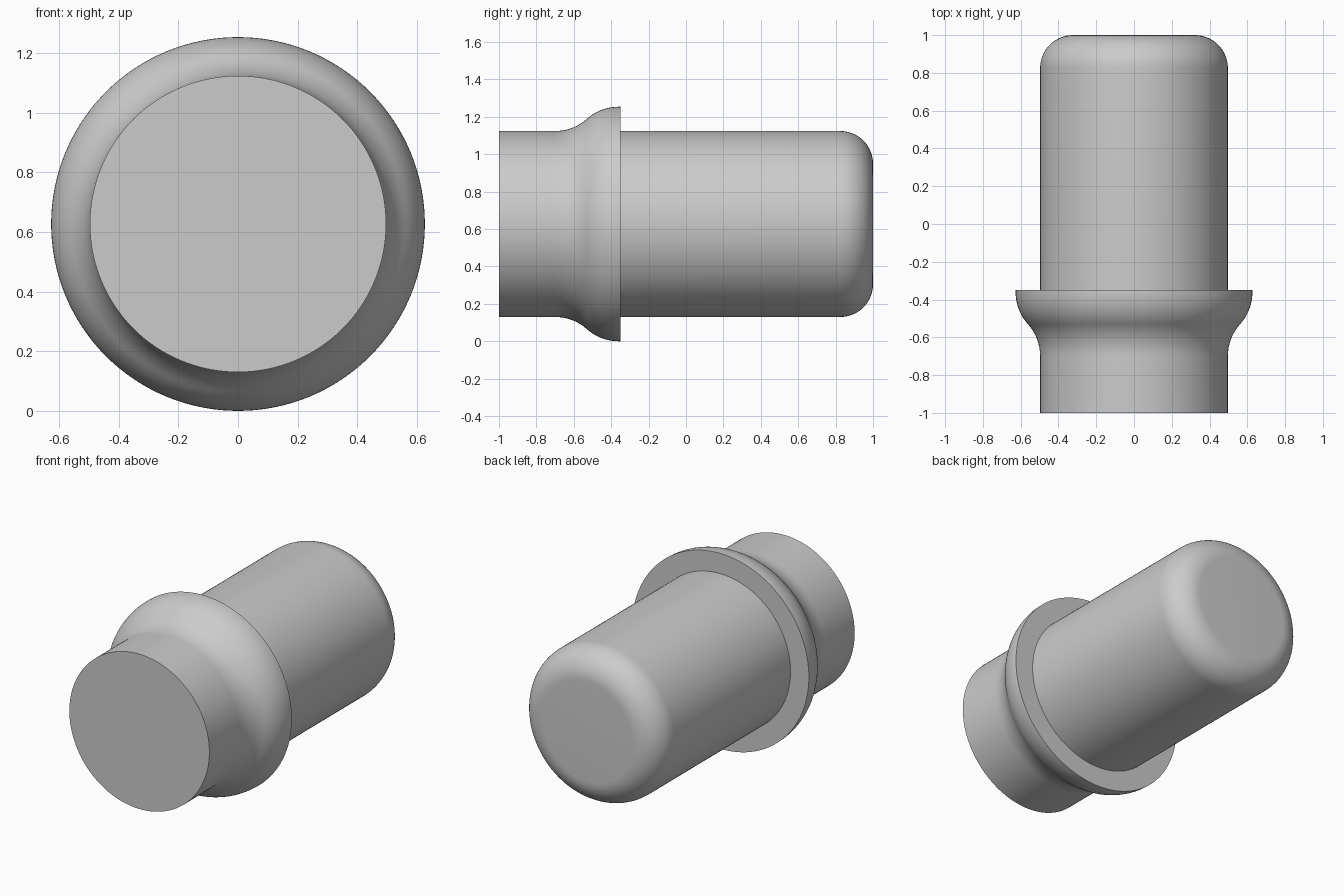
import bpy, bmesh
from math import sin, cos, pi, asin
from mathutils import Matrix, Vector

if "Cube" in bpy.data.objects:
    bpy.data.objects.remove(bpy.data.objects["Cube"], do_unlink=True)

SHAFT_R, COLLAR_R = 0.497, 0.627
FILLET = 0.175
SEGMENTS = 128

grey = bpy.data.materials.new("plain grey")
grey.use_nodes = True
colour = (0.6, 0.6, 0.6, 1)
grey.diffuse_color = colour
grey.node_tree.nodes["Principled BSDF"].inputs["Base Color"].default_value = colour


def arc(y, r, radius, start, end, steps=12):
    """Points (y, r) along an arc; angle 0 points along +y, pi/2 outward."""
    angles = [start + (end - start) * i / steps for i in range(steps + 1)]
    return [(y + radius * cos(a), r + radius * sin(a)) for a in angles]


# Flared collar: concave arc flowing into a convex arc
start_y, end_y, back_y = -0.70, -0.36, -0.35
half_y, half_r = (end_y - start_y) / 2, (COLLAR_R - SHAFT_R) / 2
bend = (half_y ** 2 + half_r ** 2) / (2 * half_r)
sweep = asin(half_y / bend)
flare_in = arc(start_y, SHAFT_R + bend, bend, -pi / 2, -pi / 2 + sweep)
flare_out = arc(end_y, COLLAR_R - bend, bend, pi / 2 + sweep, pi / 2)

# Full outline from the flat front to the rounded back
profile = [(-1, 0), (-1, SHAFT_R)] + flare_in + flare_out[1:]
profile += [(back_y, COLLAR_R), (back_y, SHAFT_R)]
profile += arc(1 - FILLET, SHAFT_R - FILLET, FILLET, pi / 2, 0, 16)
profile += [(1, 0)]

# Revolve the outline around the y axis
bm = bmesh.new()
verts = [bm.verts.new((r, y, 0)) for y, r in profile]
edges = [bm.edges.new(pair) for pair in zip(verts, verts[1:])]
bmesh.ops.spin(bm, geom=verts + edges, cent=(0, 0, 0), axis=(0, 1, 0),
               angle=2 * pi, steps=SEGMENTS, use_merge=True)
bmesh.ops.remove_doubles(bm, verts=bm.verts, dist=0.0001)
bmesh.ops.recalc_face_normals(bm, faces=bm.faces)
bmesh.ops.transform(bm, matrix=Matrix.Translation(Vector((0, 0, COLLAR_R))), verts=bm.verts)

mesh = bpy.data.meshes.new("collared_pin")
bm.to_mesh(mesh)
bm.free()
mesh.materials.append(grey)
pin = bpy.data.objects.new("collared_pin", mesh)
bpy.context.collection.objects.link(pin)

# Smooth curves, sharp rims
bpy.context.view_layer.objects.active = pin
pin.select_set(True)
bpy.ops.object.shade_smooth_by_angle(angle=pi / 6)
